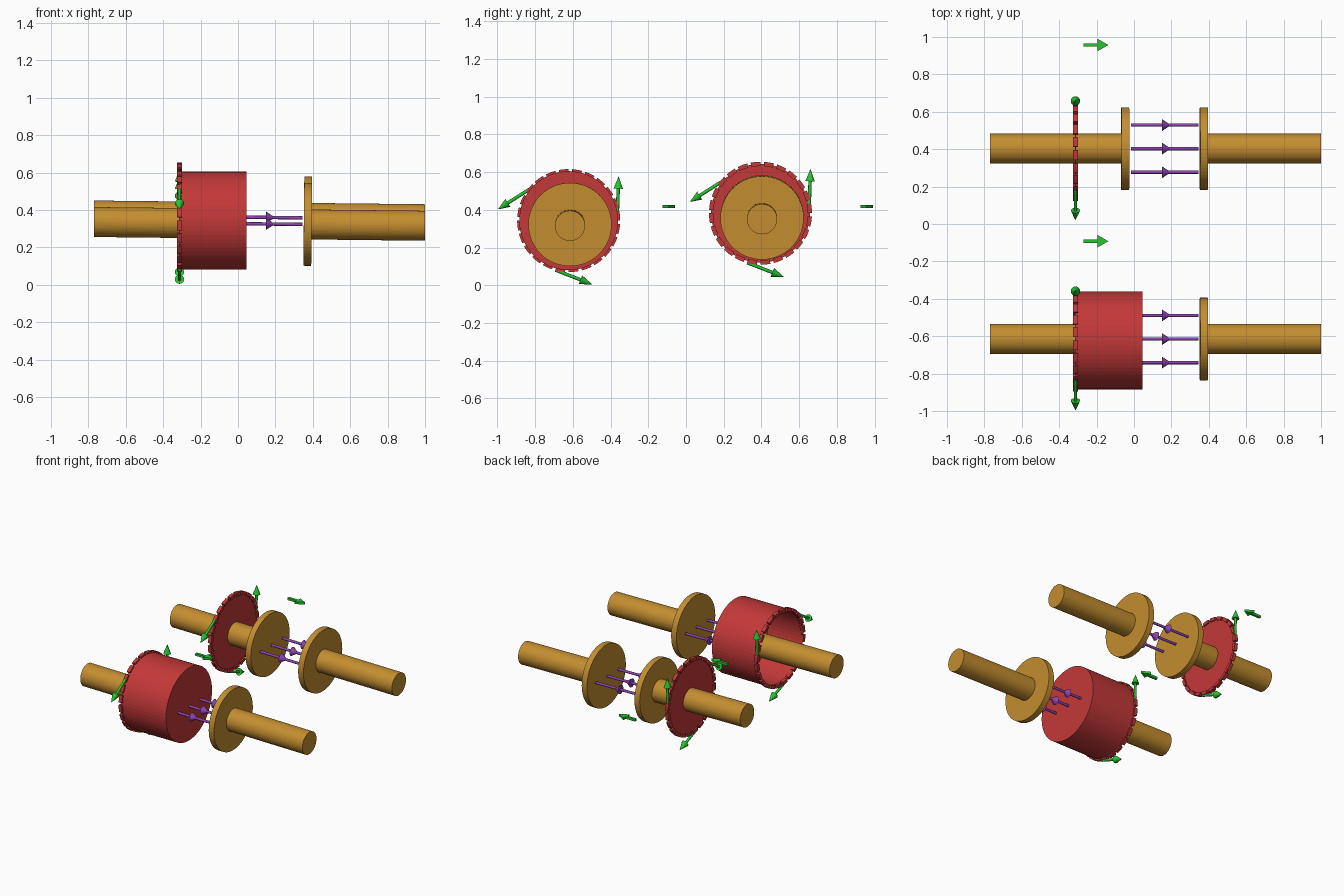
import bpy, bmesh, math
from mathutils import Vector, Matrix

if "Cube" in bpy.data.objects:
    bpy.data.objects.remove(bpy.data.objects["Cube"])

def material(name, rgb):
    m = bpy.data.materials.new(name)
    m.diffuse_color = (*rgb, 1)
    m.use_nodes = True
    m.node_tree.nodes["Principled BSDF"].inputs["Base Color"].default_value = m.diffuse_color
    return m

COPPER = material("copper", (0.55, 0.27, 0.03))
RED = material("red", (0.55, 0.04, 0.04))
GREEN = material("green", (0.02, 0.55, 0.03))
PURPLE = material("purple", (0.28, 0.06, 0.45))
SLOPE = -0.0113          # the axis drops slightly toward +x

def make(name, bm, mat):
    bmesh.ops.recalc_face_normals(bm, faces=bm.faces)
    me = bpy.data.meshes.new(name)
    bm.to_mesh(me)
    bm.free()
    me.materials.append(mat)
    ob = bpy.data.objects.new(name, me)
    bpy.context.collection.objects.link(ob)
    return ob

def add_cone(bm, a, b, r1, r2, sides):
    a, b = Vector(a), Vector(b)
    d = b - a
    mat = Matrix.Translation((a + b) / 2) @ d.to_track_quat('Z', 'Y').to_matrix().to_4x4()
    bmesh.ops.create_cone(bm, cap_ends=True, segments=sides, radius1=r1,
                          radius2=r2, depth=d.length, matrix=mat)

def cylinder(name, a, b, r, mat, sides=64):
    bm = bmesh.new()
    add_cone(bm, a, b, r, r, sides)
    return make(name, bm, mat)

def arrow(name, a, b, shaft_r, head_r, head0, head1, mat):
    # round shaft with a cone between fractions head0 and head1
    a, b = Vector(a), Vector(b)
    bm = bmesh.new()
    end = b if head1 < 1 else a.lerp(b, head0)
    add_cone(bm, a, end, shaft_r, shaft_r, 16)
    add_cone(bm, a.lerp(b, head0), a.lerp(b, head1), head_r, 0, 24)
    return make(name, bm, mat)

def dashed_rim(name, x0, x1, cy, cz, r0, r1, count):
    bm = bmesh.new()
    step = 2 * math.pi / count
    for i in range(count):
        rings = []
        for k in range(4):
            t = i * step + step * 0.74 * k / 3
            rings.append([bm.verts.new((x, cy + r * math.cos(t), cz + r * math.sin(t)))
                          for x, r in ((x0, r0), (x1, r0), (x1, r1), (x0, r1))])
        for p, q in zip(rings, rings[1:]):
            for j in range(4):
                bm.faces.new((p[j], p[(j + 1) % 4], q[(j + 1) % 4], q[j]))
        bm.faces.new(rings[0])
        bm.faces.new(rings[-1])
    return make(name, bm, RED)

def cup(name, x0, x1, cy, cz, r, wall, sides=64):
    # revolved profile, open toward -x and closed at x1
    bm = bmesh.new()
    profile = [(x1, 0), (x1, r), (x0, r), (x0, r - wall), (x1 - wall, r - wall), (x1 - wall, 0)]
    vs = [bm.verts.new((x, cy + rad, cz)) for x, rad in profile]
    edges = [bm.edges.new(p) for p in zip(vs, vs[1:])]
    bmesh.ops.spin(bm, geom=vs + edges, cent=(0, cy, cz), axis=(1, 0, 0),
                   angle=2 * math.pi, steps=sides)
    bmesh.ops.remove_doubles(bm, verts=bm.verts, dist=1e-4)
    bmesh.ops.dissolve_degenerate(bm, edges=bm.edges, dist=1e-5)
    return make(name, bm, RED)

def flat_arrow(name, x, y, z):
    bm = bmesh.new()
    pts = [(0, -.009), (.075, -.009), (.075, -.033), (.133, 0),
           (.075, .033), (.075, .009), (0, .009)]
    f = bm.faces.new([bm.verts.new((x + px, y + py, z - .008)) for px, py in pts])
    top = bmesh.ops.extrude_face_region(bm, geom=[f])
    bmesh.ops.translate(bm, vec=(0, 0, .016),
                        verts=[v for v in top["geom"] if isinstance(v, bmesh.types.BMVert)])
    return make(name, bm, GREEN)

def assembly(tag, y, z, loop_y, loop_z, field_y, closed_cup):
    def axis(x):
        return Vector((x, y, z + SLOPE * (x - 0.16)))
    # wires and capacitor plates
    cylinder(tag + "_left_wire", axis(-.77), axis(-.05), .08, COPPER)
    cylinder(tag + "_right_wire", axis(.37), axis(1.0), .08, COPPER)
    cylinder(tag + "_left_plate", axis(-.068), axis(-.026), .221, COPPER)
    cylinder(tag + "_right_plate", axis(.352), axis(.394), .221, COPPER)
    # arrows between the plates
    for i, dy in enumerate((-.126, 0, .126)):
        o = Vector((0, dy, 0))
        arrow(f"{tag}_gap_arrow_{i}", axis(-.015) + o, axis(.345) + o,
              .009, .031, .46, .59, PURPLE)
    # integration surface and its dashed boundary
    if closed_cup:
        cup(tag + "_surface_cup", -.315, .045, loop_y, loop_z, .262, .005)
    else:
        cylinder(tag + "_surface_disc", (-.316, loop_y, loop_z), (-.309, loop_y, loop_z), .262, RED)
    dashed_rim(tag + "_dashed_rim", -.325, -.300, loop_y, loop_z, .25, .273, 24)
    # tangent arrows around the boundary
    for i, (sy, sz, ey, ez) in enumerate(((.258, .03, .265, .235),
                                          (-.21, .165, -.375, .06),
                                          (-.07, -.262, .125, -.338))):
        arrow(f"{tag}_tangent_arrow_{i}", (-.313, loop_y + sy, loop_z + sz),
              (-.313, loop_y + ey, loop_z + ez), .009, .025, .68, 1, GREEN)
    # flat field-direction arrow
    flat_arrow(tag + "_field_arrow", -.27, field_y, .417)

assembly("disc_case", .403, .36, .395, .382, .957, False)
assembly("cup_case", -.615, .325, -.622, .343, -.092, True)
